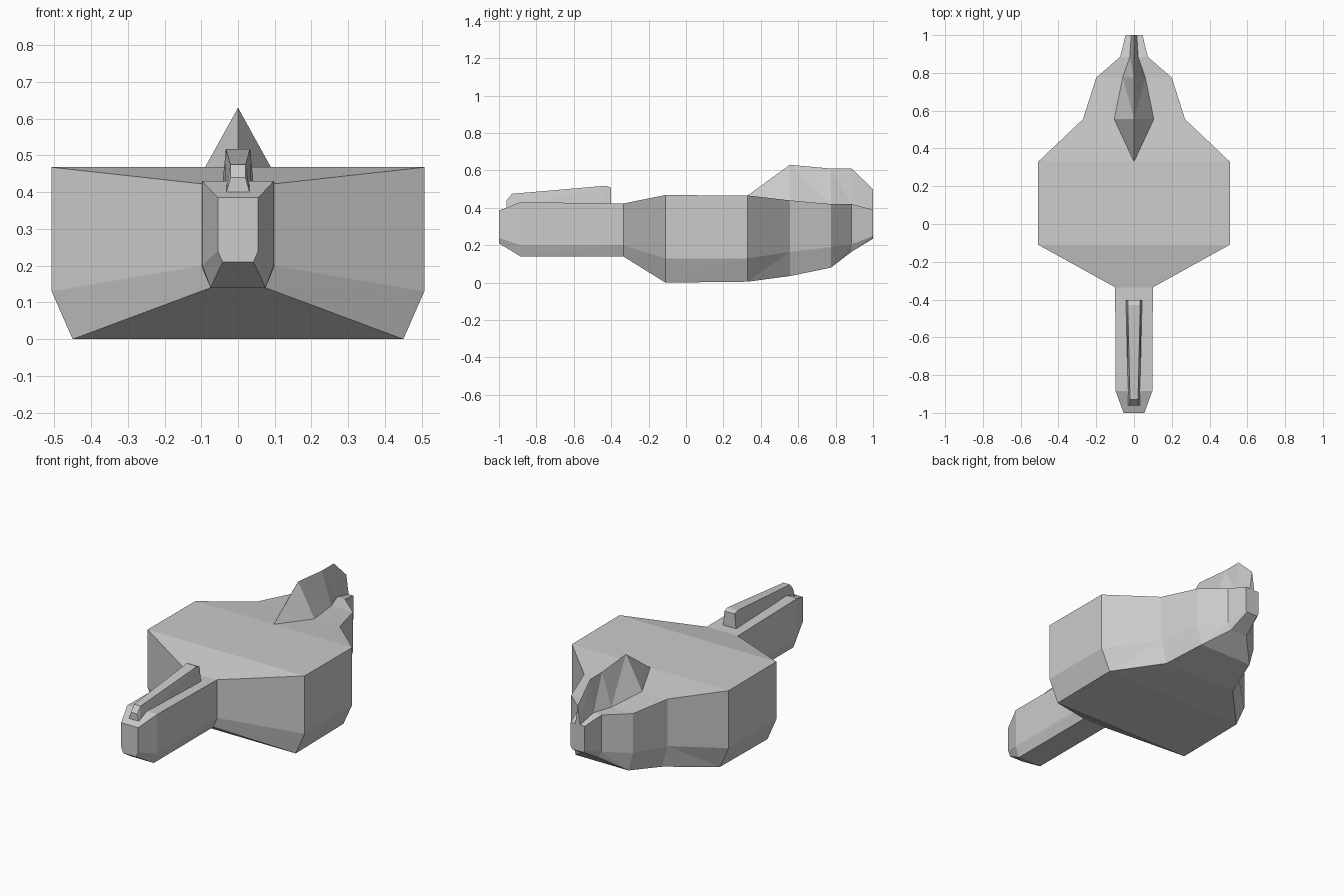
import bpy, bmesh

if "Cube" in bpy.data.objects:
    bpy.data.objects.remove(bpy.data.objects["Cube"])


def loft(name, sections, closed_sides):
    """Skin cross-sections (y, [(x, z), ...]) along y; quads or triangles only, ends capped."""
    bm = bmesh.new()
    rings = [[bm.verts.new((x, y, z)) for x, z in pts] for y, pts in sections]
    n = len(rings[0])
    for a, b in zip(rings, rings[1:]):
        for i in range(n):
            j = (i + 1) % n
            # split symmetrically so left and right halves match
            if closed_sides[i]:
                bm.faces.new((a[i], a[j], b[j]))
                bm.faces.new((a[i], b[j], b[i]))
            else:
                bm.faces.new((a[i], a[j], b[i]))
                bm.faces.new((a[j], b[j], b[i]))
    bm.faces.new(rings[0])
    bm.faces.new(rings[-1][::-1])
    bmesh.ops.recalc_face_normals(bm, faces=bm.faces)
    mesh = bpy.data.meshes.new(name)
    bm.to_mesh(mesh)
    bm.free()
    obj = bpy.data.objects.new(name, mesh)
    bpy.context.collection.objects.link(obj)
    return obj


def mirrored(half):
    """Complete a right-hand outline (bottom to top) with its mirror image."""
    left = [(-x, z) for x, z in reversed(half) if x > 0]
    return half + left


# Hull stations: y, bottom half-width, bottom z, side half-width, lower z, top z,
# then inner crease half-width and ridge z for the tail fin
stations = [
    (-1.00, .042, .21, .055, .24, .385, .03, .385),
    (-.885, .075, .14, .097, .20, .43, .05, .43),
    (-.335, .075, .14, .10, .20, .423, .05, .423),
    (-.11, .45, .00, .507, .13, .468, .34, .468),
    (.33, .45, .005, .507, .13, .466, .34, .466),
    (.555, .235, .035, .27, .165, .44, .105, .63),
    (.775, .17, .08, .20, .19, .42, .06, .61),
    (.885, .055, .165, .073, .205, .42, .022, .61),
    (1.00, .035, .235, .045, .25, .39, .015, .50),
]
hull = [(y, mirrored([(bw, bz), (w, lz), (w, tz), (iw, tz), (0, rz)]))
        for y, bw, bz, w, lz, tz, iw, rz in stations]
# strips: right side (lower, side, top, fin), left side (fin, top, side, lower), floor
loft("hull_with_tail_fin", hull,
     [True, True, True, False, True, False, False, False, True])

# Tapered bar on top of the nose: y, base half-width, top half-width, top z
bar = [(-.96, .033, .02, .44), (-.93, .034, .021, .475),
       (-.43, .045, .033, .518), (-.402, .045, .033, .508)]
loft("nose_bar", [(y, mirrored([(b, .395), (t, z)])) for y, b, t, z in bar],
     [True, True, False, True])
